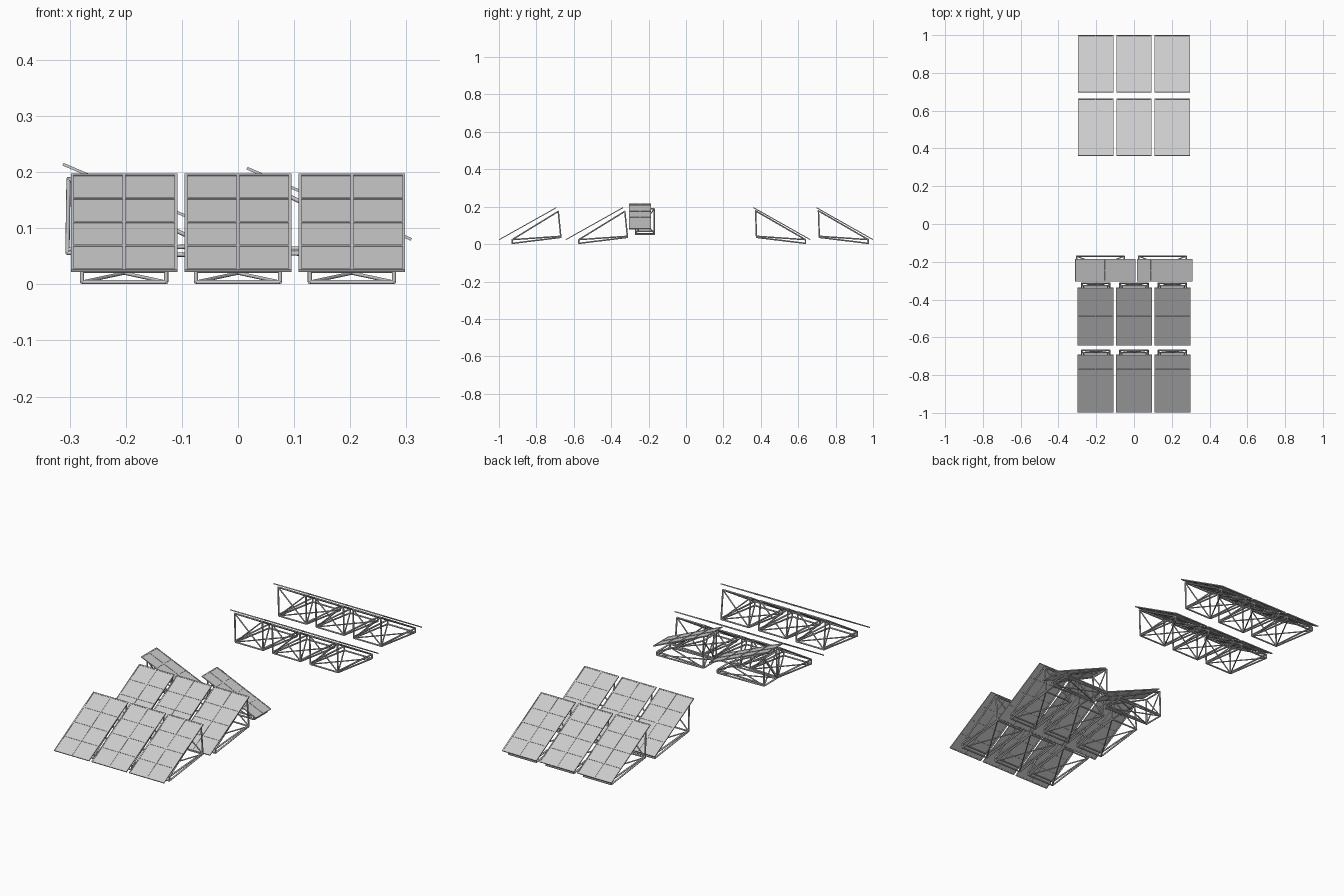
import bpy, bmesh
from math import radians
from mathutils import Vector, Matrix

if "Cube" in bpy.data.objects:
    bpy.data.objects.remove(bpy.data.objects["Cube"])


def make_object(name, bm, mat):
    me = bpy.data.meshes.new(name)
    bmesh.ops.recalc_face_normals(bm, faces=bm.faces)
    bm.to_mesh(me)
    bm.free()
    ob = bpy.data.objects.new(name, me)
    ob.matrix_world = mat
    bpy.context.collection.objects.link(ob)
    return ob


def tube(bm, a, b, r=0.0038):
    a, b = Vector(a), Vector(b)
    d = b - a
    m = Matrix.Translation((a + b) / 2) @ d.to_track_quat('Z', 'Y').to_matrix().to_4x4()
    bmesh.ops.create_cone(bm, cap_ends=True, segments=8, radius1=r, radius2=r,
                          depth=d.length, matrix=m)


def box(bm, base, centre, size):
    m = base @ Matrix.Translation(centre) @ Matrix.Diagonal((*size, 1))
    bmesh.ops.create_cube(bm, size=1, matrix=m)


# Support truss: profile given as (u, z); u runs from the high end to the low end
def support_frame(name, mat, top, heel, toe, toe_top, width):
    bm = bmesh.new()
    h = width / 2

    def p(q, s):
        return (q[0], s * h, q[1])
    heel_up = (heel[0], heel[1] + 0.006)
    for s in (-1, 1):
        tube(bm, p(top, s), p(heel, s))
        tube(bm, p(top, s), p(toe_top, s))
        tube(bm, p(heel, s), p(toe, s))
        tube(bm, p(heel_up, s), p(toe_top, s))
        tube(bm, p(toe, s), p(toe_top, s))
        # cross bracing on the upright face and on the base
        tube(bm, p(top, s), p(heel, -s), 0.003)
        tube(bm, p(heel, s), p(toe, -s), 0.003)
    for q in (top, heel, toe, toe_top):
        tube(bm, p(q, -1), p(q, 1))
    ob = make_object(name, bm, mat)
    for poly in ob.data.polygons:
        poly.use_smooth = len(poly.vertices) == 4


# Panel: thin sheet with raised rim and divider bars (2 x 4 cells)
def solar_panel(name, mat, high, low, width, v=0.0):
    bm = bmesh.new()
    a, b = Vector((high[0], v, high[1])), Vector((low[0], v, low[1]))
    x = (b - a).normalized()
    y = Vector((0, 1, 0))
    z = x.cross(y)
    base = Matrix((x, y, z)).transposed().to_4x4()
    base.translation = (a + b) / 2
    length = (b - a).length
    t = 0.005
    box(bm, base, (0, 0, 0), (length, width, 0.002))
    for i in range(5):
        box(bm, base, ((i / 4 - 0.5) * (length - t), 0, 0), (t, width, 0.005))
    for j in (-1, 0, 1):
        box(bm, base, (0, j * (width - t) / 2, 0), (length, t, 0.005))
    make_object(name, bm, mat)


# Front rows (slope down to -y) and back rows (slope down to +y)
for side, angle, rows in (("front", -90, (-0.693, -0.337)),
                          ("back", 90, (0.361, 0.697))):
    for r, y0 in enumerate(rows):
        for c in range(3):
            x0 = (c - 1) * 0.203
            mat = Matrix.Translation((x0, y0, 0)) @ Matrix.Rotation(radians(angle), 4, 'Z')
            tag = f"{side}_{r + 1}_{c + 1}"
            if side == "front":
                solar_panel("panel_" + tag, mat, (0, 0.195), (0.305, 0.024), 0.19)
                support_frame("frame_" + tag, mat, (-0.01, 0.175), (-0.024, 0.036),
                              (0.236, 0.004), (0.236, 0.024), 0.15)
            else:
                solar_panel("panel_" + tag, mat, (0, 0.195), (0.303, 0.024), 0.187)
                support_frame("frame_" + tag, mat, (0.011, 0.178), (0.016, 0.036),
                              (0.278, 0.004), (0.278, 0.024), 0.15)

# Two sideways panels behind the front rows, sloping down to +x
for i, (x0, z0, run) in enumerate(((-0.312, 0.214, 0.318), (0.016, 0.207, 0.293))):
    mat = Matrix.Translation((x0, -0.22, 0))
    solar_panel(f"side_panel_{i + 1}", mat, (0, z0), (run, 0.08), 0.118, -0.025)
    support_frame(f"side_frame_{i + 1}", mat, (0.01, 0.188), (0.008, 0.056),
                  (0.26, 0.052), (0.26, 0.068), 0.1)
